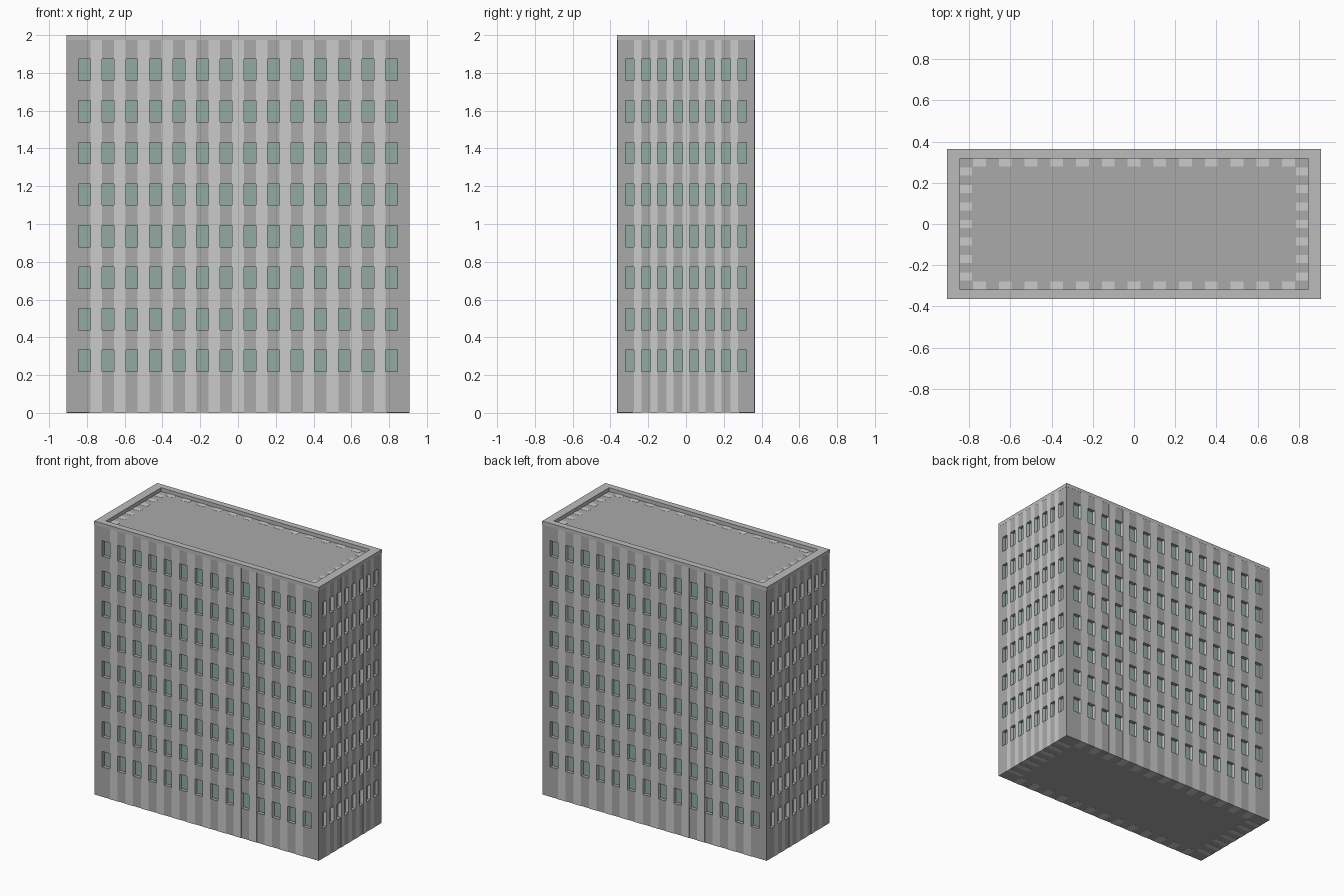
import bpy, bmesh

if "Cube" in bpy.data.objects:
    bpy.data.objects.remove(bpy.data.objects["Cube"])

X, Y, H = 0.907, 0.363, 2.0      # half width, half depth, height
ROOF = 1.974                     # roof level below the parapet
DEEP = 0.03                      # window recess
NX, NY, NZ = 14, 8, 8            # window counts
PX, PY, PZ = 0.125, 0.085, 0.22  # window spacing
WX, WY, WZ = 0.063, 0.047, 0.113 # window sizes
Z0 = 0.2195                      # lowest sill
E = 0.001                        # tiny offset so colours never overlap


def material(name, r, g, b):
    m = bpy.data.materials.new(name)
    m.diffuse_color = (r, g, b, 1)
    m.use_nodes = True
    m.node_tree.nodes["Principled BSDF"].inputs["Base Color"].default_value = m.diffuse_color
    return m


def make(name, boxes, mat):
    """One object from a list of (x0, x1, y0, y1, z0, z1) boxes."""
    bm = bmesh.new()
    for x0, x1, y0, y1, z0, z1 in boxes:
        vs = bmesh.ops.create_cube(bm, size=1)["verts"]
        for v in vs:
            v.co.x = x1 if v.co.x > 0 else x0
            v.co.y = y1 if v.co.y > 0 else y0
            v.co.z = z1 if v.co.z > 0 else z0
    me = bpy.data.meshes.new(name)
    bm.to_mesh(me)
    bm.free()
    ob = bpy.data.objects.new(name, me)
    ob.data.materials.append(mat)
    bpy.context.collection.objects.link(ob)
    return ob


def span(s, a, b):
    """Interval a..b on the positive or negative side."""
    return (a, b) if s > 0 else (-b, -a)


dark = material("dark_concrete", 0.40, 0.40, 0.40)
light = material("light_concrete", 0.56, 0.56, 0.56)
rim = material("rim_concrete", 0.50, 0.50, 0.50)
glass = material("window_glass", 0.29, 0.41, 0.36)

xs = [(i - (NX - 1) / 2) * PX for i in range(NX)]
ys = [(i - (NY - 1) / 2) * PY for i in range(NY)]
zs = [Z0 + i * PZ for i in range(NZ)]

# Dark body: recessed core, full-size floor bands, corner posts
cx, cy = X - DEEP, Y - DEEP
body = [(-cx, cx, -cy, cy, 2 * E, ROOF - 2 * E)]
lows = [E] + [z + WZ for z in zs]
highs = zs + [ROOF - E]
body += [(-X, X, -Y, Y, a, b) for a, b in zip(lows, highs)]
ex, ey = xs[-1] + WX / 2, ys[-1] + WY / 2
for sx in (-1, 1):
    for sy in (-1, 1):
        for z in zs:
            body.append((*span(sx, ex, X), *span(sy, ey, Y), z, z + WZ))
make("building_body", body, dark)

# Light vertical piers between the window columns, on all four sides
piers = []
for s in (-1, 1):
    for a, b in zip(xs, xs[1:]):
        piers.append((a + WX / 2, b - WX / 2, *span(s, 0.28, Y + E), 0, ROOF))
    for a, b in zip(ys, ys[1:]):
        piers.append((*span(s, 0.785, X + E), a + WY / 2, b - WY / 2, 0, ROOF))
make("wall_piers", piers, light)

# Glass panes at the back of each recess
panes = []
for s in (-1, 1):
    for z in zs:
        for x in xs:
            panes.append((x - WX / 2, x + WX / 2,
                          *span(s, cy - 0.01, cy + 0.005), z, z + WZ))
        for y in ys:
            panes.append((*span(s, cx - 0.01, cx + 0.005),
                          y - WY / 2, y + WY / 2, z, z + WZ))
make("window_panes", panes, glass)

# Parapet rim around the roof
ix, iy = 0.845, 0.318
rails = []
for s in (-1, 1):
    rails.append((-X - E, X + E, *span(s, iy, Y + E), ROOF - E, H))
    rails.append((*span(s, ix, X + E), -iy, iy, ROOF - E, H))
make("roof_parapet", rails, rim)
